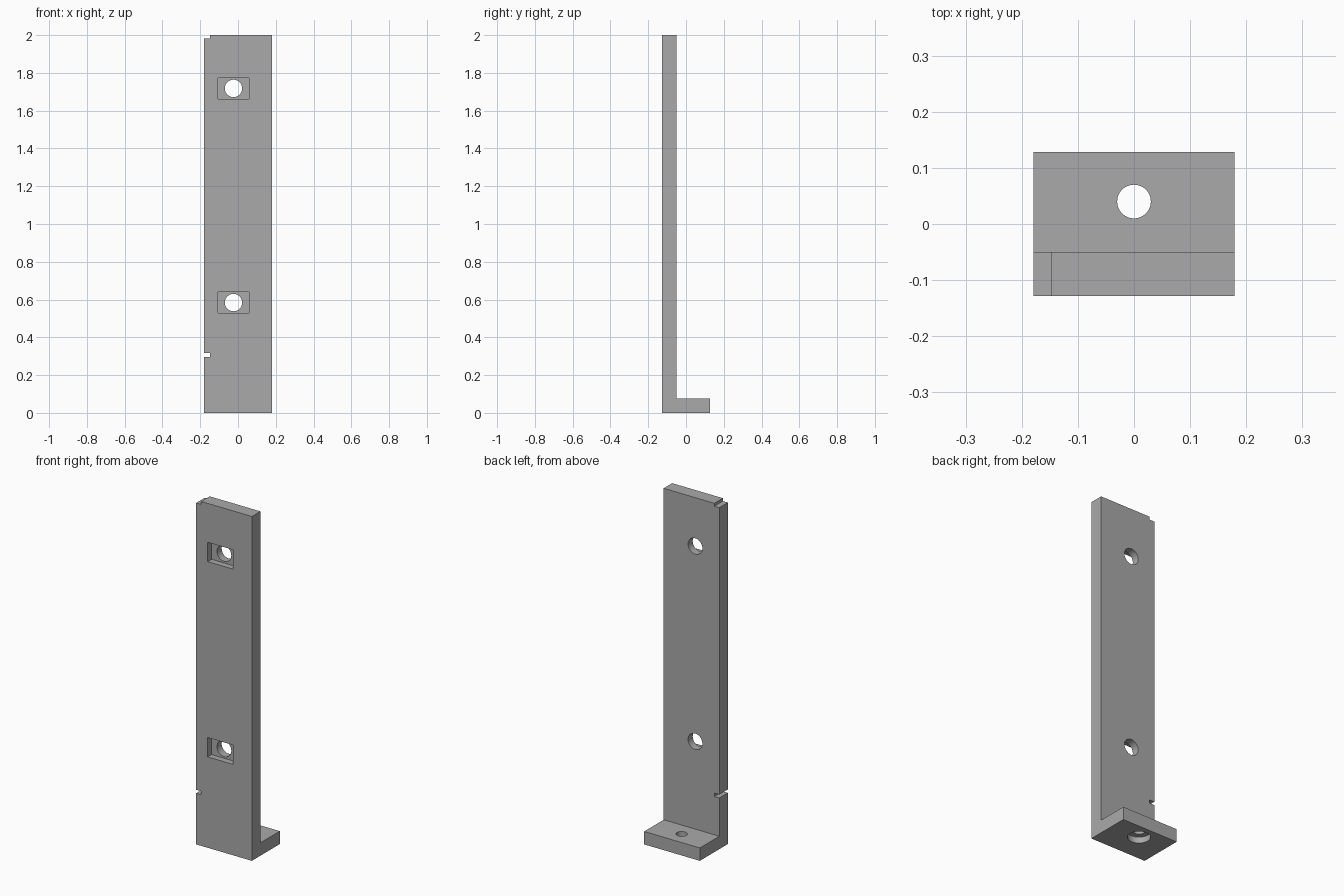
import bpy
import bmesh
from math import radians
from mathutils import Matrix, Vector

cube = bpy.data.objects.get("Cube")
if cube:
    bpy.data.objects.remove(cube, do_unlink=True)

HALF_W, HALF_D, HEIGHT = 0.179, 0.128, 2.0
PLATE_BACK, FOOT_TOP = -0.05, 0.075

grey = bpy.data.materials.new("plain grey")
grey.use_nodes = True
grey.diffuse_color = (0.4, 0.4, 0.4, 1)
grey.node_tree.nodes["Principled BSDF"].inputs["Base Color"].default_value = grey.diffuse_color


def add_object(name, bm):
    bmesh.ops.recalc_face_normals(bm, faces=bm.faces)
    mesh = bpy.data.meshes.new(name)
    bm.to_mesh(mesh)
    bm.free()
    mesh.materials.append(grey)
    obj = bpy.data.objects.new(name, mesh)
    bpy.context.collection.objects.link(obj)
    return obj


def box(name, low, high):
    low, high = Vector(low), Vector(high)
    bm = bmesh.new()
    bmesh.ops.create_cube(bm, size=1, matrix=Matrix.Translation((low + high) / 2)
                          @ Matrix.Diagonal((*(high - low), 1)))
    return add_object(name, bm)


def cylinder(name, centre, radius, depth, along_y=False):
    turn = Matrix.Rotation(radians(90), 4, "X") if along_y else Matrix()
    bm = bmesh.new()
    bmesh.ops.create_cone(bm, cap_ends=True, segments=48, radius1=radius, radius2=radius,
                          depth=depth, matrix=Matrix.Translation(centre) @ turn)
    return add_object(name, bm)


# L-shaped bracket: side profile extruded across the width
profile = [(-HALF_D, 0), (HALF_D, 0), (HALF_D, FOOT_TOP),
           (PLATE_BACK, FOOT_TOP), (PLATE_BACK, HEIGHT), (-HALF_D, HEIGHT)]
bm = bmesh.new()
side = bm.faces.new([bm.verts.new((-HALF_W, y, z)) for y, z in profile])
ext = bmesh.ops.extrude_face_region(bm, geom=[side])
bmesh.ops.translate(bm, vec=(2 * HALF_W, 0, 0),
                    verts=[v for v in ext["geom"] if isinstance(v, bmesh.types.BMVert)])
bracket = add_object("bracket", bm)

cutters = []

# Bolt holes through the plate, each with a rectangular recess in front
for label, z in (("lower", 0.584), ("upper", 1.718)):
    cutters.append(box(label + "_recess_cutter", (-0.105, -0.2, z - 0.056), (0.058, -0.093, z + 0.056)))
    cutters.append(cylinder(label + "_hole_cutter", (-0.024, -0.1, z), 0.046, 0.3, True))

# Edge slot and top corner notch
cutters.append(box("edge_slot_cutter", (-0.3, -0.2, 0.297), (-0.147, 0, 0.317)))
cutters.append(box("corner_notch_cutter", (-0.3, -0.2, 1.983), (-0.147, 0, 2.1)))

# Foot hole, widened from below
cutters.append(cylinder("foot_hole_cutter", (0, 0.04, 0.05), 0.03, 0.3))
cutters.append(cylinder("foot_counterbore_cutter", (0, 0.04, 0), 0.06, 0.07))

for cutter in cutters:
    cutter.hide_render = True
    cutter.hide_set(True)
    mod = bracket.modifiers.new(cutter.name, "BOOLEAN")
    mod.operation = "DIFFERENCE"
    mod.solver = "EXACT"
    mod.object = cutter

# Bake the cuts, then drop the cutters
bpy.context.view_layer.objects.active = bracket
bracket.select_set(True)
for mod in list(bracket.modifiers):
    bpy.ops.object.modifier_apply(modifier=mod.name)
for cutter in cutters:
    bpy.data.objects.remove(cutter, do_unlink=True)
bpy.ops.object.shade_smooth_by_angle(angle=radians(30))
